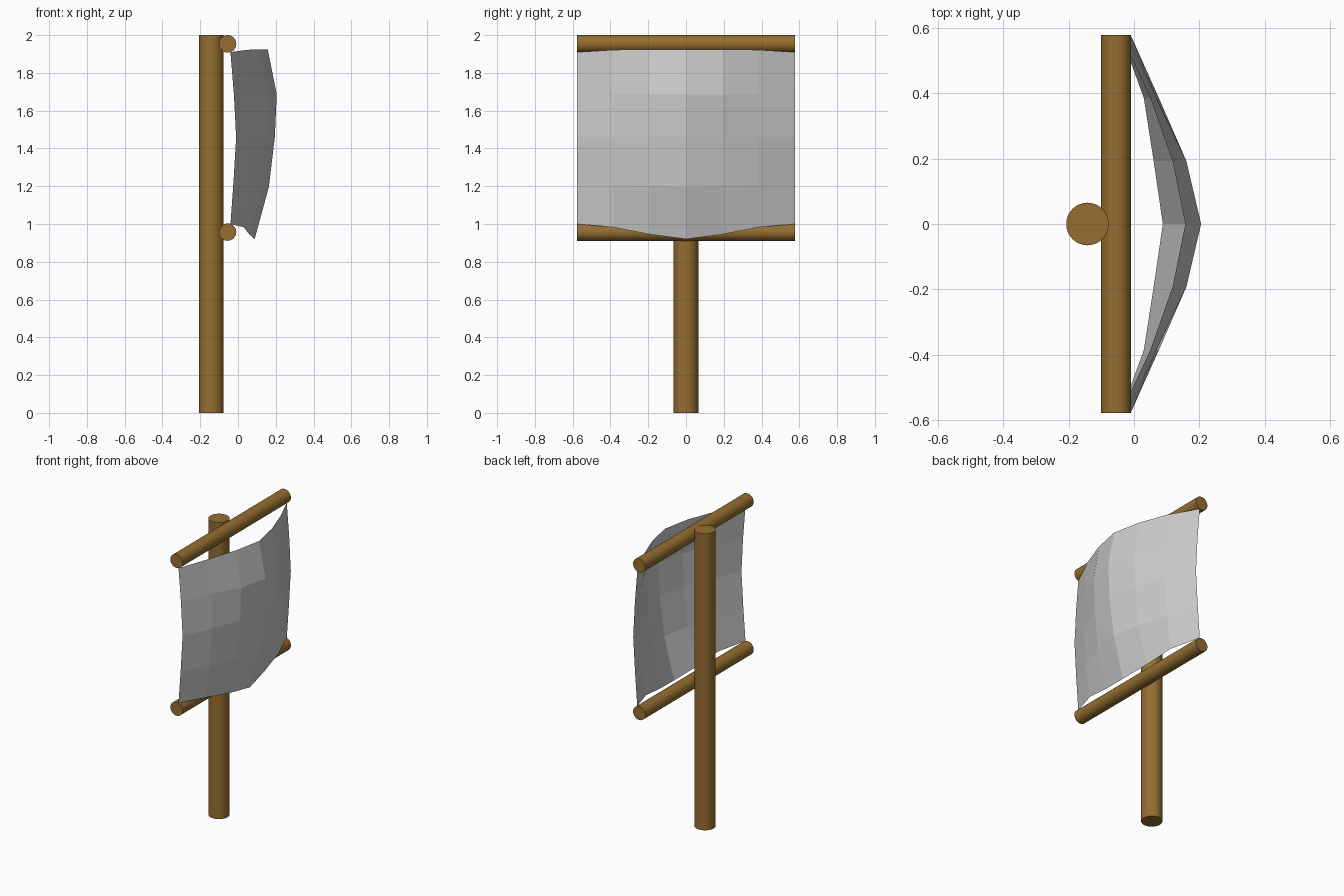
import bpy
import math

if "Cube" in bpy.data.objects:
    bpy.data.objects.remove(bpy.data.objects["Cube"])

wood = bpy.data.materials.new("wood")
wood.diffuse_color = (0.30, 0.155, 0.03, 1)
wood.use_nodes = True
wood.node_tree.nodes["Principled BSDF"].inputs["Base Color"].default_value = wood.diffuse_color


def pole(name, radius, length, location, rotation=(0, 0, 0)):
    bpy.ops.mesh.primitive_cylinder_add(vertices=32, radius=radius, depth=length,
                                        location=location, rotation=rotation)
    obj = bpy.context.object
    obj.name = name
    obj.data.materials.append(wood)


# Mast and the two yards
pole("mast", 0.065, 2.0, (-0.142, 0, 1.0))
for name, z in (("upper_yard", 1.954), ("lower_yard", 0.957)):
    pole(name, 0.046, 1.154, (-0.055, 0, z), (math.pi / 2, 0, 0))

# Sail rows, top to bottom: (x, z) from the centre line out to the edge
columns = (0, 0.192, 0.385, 0.577)
rows = (
    ((0.157, 1.925), (0.118, 1.925), (0.050, 1.922), (-0.040, 1.910)),
    ((0.205, 1.685), (0.160, 1.685), (0.068, 1.69), (-0.022, 1.69)),
    ((0.195, 1.46), (0.150, 1.46), (0.076, 1.46), (-0.010, 1.46)),
    ((0.163, 1.195), (0.125, 1.20), (0.060, 1.205), (-0.024, 1.22)),
    ((0.088, 0.92), (0.060, 0.945), (0.030, 0.983), (-0.040, 1.0)),
)

# Billowing sail: half grid, mirrored across y
verts = [(x, y, z) for row in rows for y, (x, z) in zip(columns, row)]
n = len(columns)
faces = [(r * n + c, (r + 1) * n + c, (r + 1) * n + c + 1, r * n + c + 1)
         for r in range(len(rows) - 1) for c in range(n - 1)]
mesh = bpy.data.meshes.new("sail")
mesh.from_pydata(verts, [], faces)
sail = bpy.data.objects.new("sail", mesh)
bpy.context.collection.objects.link(sail)
mirror = sail.modifiers.new("mirror", 'MIRROR')
mirror.use_axis = (False, True, False)
